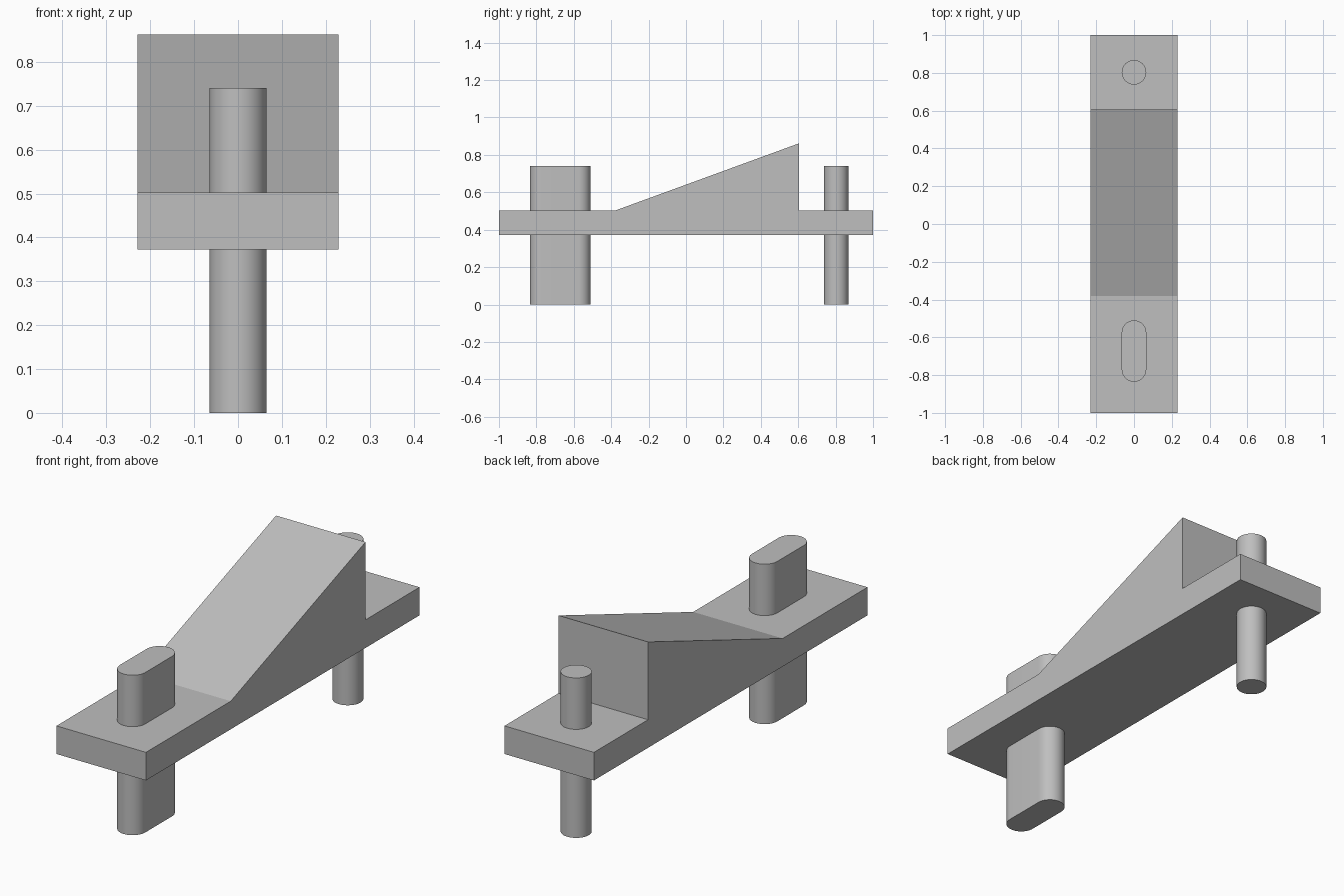
import bpy
import bmesh
import math
from mathutils import Matrix, Vector

cube = bpy.data.objects.get("Cube")
if cube:
    bpy.data.objects.remove(cube, do_unlink=True)

grey = bpy.data.materials.new("plain grey")
grey.use_nodes = True
colour = (0.52, 0.52, 0.52, 1)
grey.diffuse_color = colour
grey.node_tree.nodes["Principled BSDF"].inputs["Base Color"].default_value = colour


def extrude_outline(name, points, direction, smooth=False):
    """Fill a closed outline and extrude it into a solid."""
    bm = bmesh.new()
    face = bm.faces.new([bm.verts.new(p) for p in points])
    extruded = bmesh.ops.extrude_face_region(bm, geom=[face])["geom"]
    verts = [v for v in extruded if isinstance(v, bmesh.types.BMVert)]
    bmesh.ops.translate(bm, verts=verts, vec=direction)
    bmesh.ops.recalc_face_normals(bm, faces=bm.faces)
    mesh = bpy.data.meshes.new(name)
    bm.to_mesh(mesh)
    bm.free()
    mesh.materials.append(grey)
    obj = bpy.data.objects.new(name, mesh)
    bpy.context.collection.objects.link(obj)
    if smooth:
        bpy.ops.object.select_all(action="DESELECT")
        obj.select_set(True)
        bpy.context.view_layer.objects.active = obj
        bpy.ops.object.shade_smooth_by_angle(angle=math.radians(30))
    return obj


def capsule(front, back, radius, steps=24):
    """Outline of a slot whose round ends are centred on front and back."""
    points = []
    for centre, start in ((back, 0), (front, math.pi)):
        for i in range(steps + 1):
            a = start + math.pi * i / steps
            points.append((radius * math.cos(a), centre + radius * math.sin(a), 0))
    return points


def circle(centre, radius, steps=48):
    return [(radius * math.cos(math.tau * i / steps),
             centre + radius * math.sin(math.tau * i / steps), 0)
            for i in range(steps)]


# Plate with the ramp rising towards the back, in side profile
half_width = 0.229
base, deck, peak = 0.372, 0.502, 0.862
profile = [(-1, base), (1, base), (1, deck), (0.605, deck),
           (0.605, peak), (-0.38, deck), (-1, deck)]
extrude_outline("ramp_plate", [(-half_width, y, z) for y, z in profile],
                Vector((2 * half_width, 0, 0)))

# Pins passing through the plate
pin_height = Vector((0, 0, 0.74))
radius = 0.065
extrude_outline("front_slot_pin", capsule(-0.77, -0.575, radius), pin_height, True)
extrude_outline("back_round_pin", circle(0.803, radius), pin_height, True)
